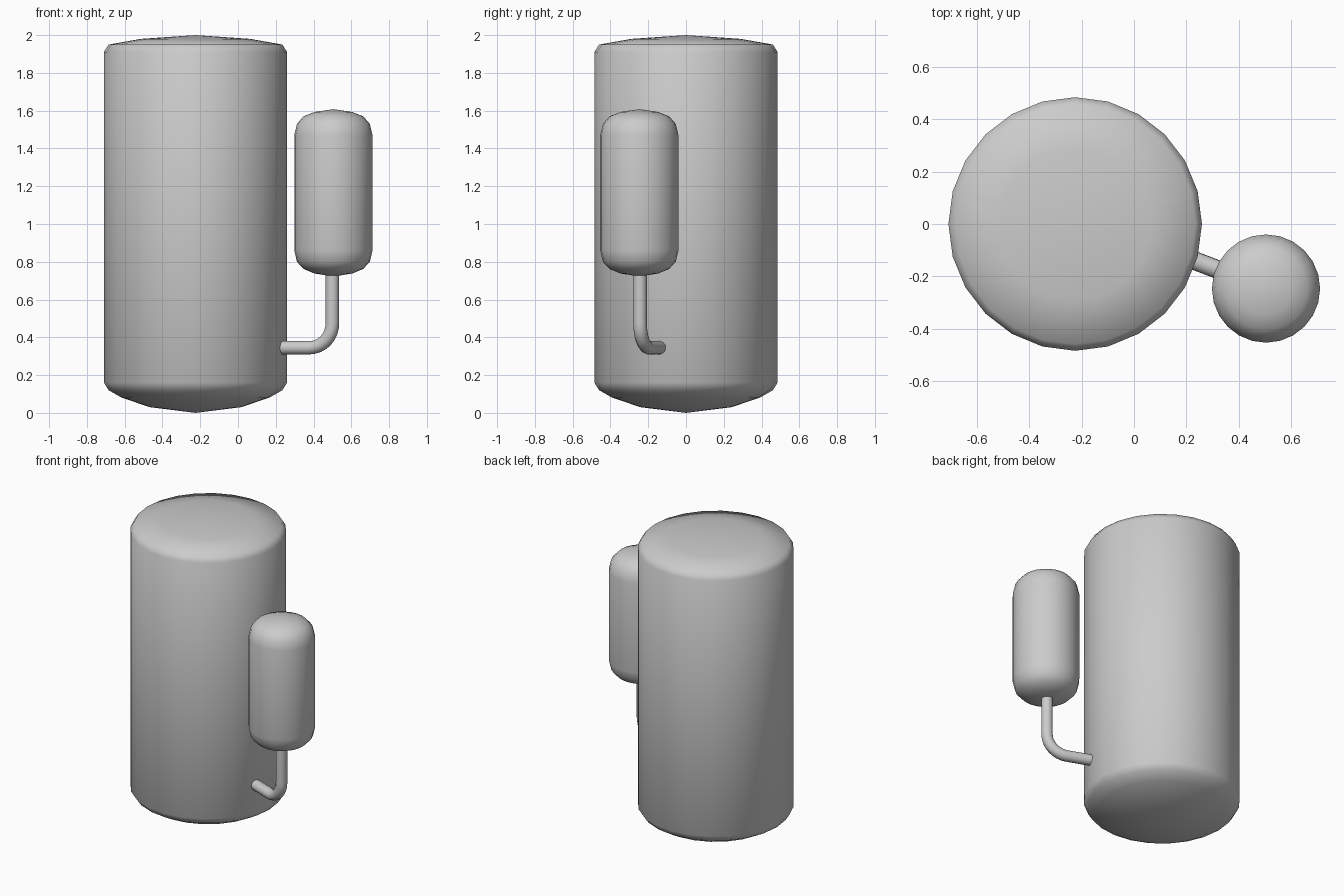
import bpy, bmesh, math
from mathutils import Vector

if "Cube" in bpy.data.objects:
    bpy.data.objects.remove(bpy.data.objects["Cube"])


def lathe(name, x, y, profile, sides):
    """Closed vessel from (radius, z) rings; first and last points are poles."""
    bm = bmesh.new()
    rings = []
    for r, z in profile[1:-1]:
        rings.append([bm.verts.new((r * math.cos(i * math.tau / sides),
                                    r * math.sin(i * math.tau / sides), z))
                      for i in range(sides)])
    low = bm.verts.new((0, 0, profile[0][1]))
    high = bm.verts.new((0, 0, profile[-1][1]))
    for i in range(sides):
        j = (i + 1) % sides
        bm.faces.new((low, rings[0][j], rings[0][i]))
        bm.faces.new((high, rings[-1][i], rings[-1][j]))
        for a, b in zip(rings, rings[1:]):
            bm.faces.new((a[i], a[j], b[j], b[i]))
    for f in bm.faces:
        f.smooth = True
    me = bpy.data.meshes.new(name)
    bm.to_mesh(me)
    bm.free()
    ob = bpy.data.objects.new(name, me)
    ob.location = (x, y, 0)
    bpy.context.collection.objects.link(ob)
    return ob


# Large tank with shallow domed ends
lathe("main_tank", -0.225, 0,
      [(0, 0), (0.24, 0.03), (0.39, 0.08), (0.46, 0.12), (0.485, 0.16),
       (0.485, 1.91), (0.46, 1.95), (0.29, 1.98), (0, 2.0)], 24)

# Small side tank with rounder ends
lathe("side_tank", 0.505, -0.247,
      [(0, 0.722), (0.1, 0.738), (0.158, 0.762), (0.193, 0.80), (0.207, 0.86),
       (0.207, 1.47), (0.193, 1.53), (0.158, 1.57), (0.1, 1.593), (0, 1.608)], 24)

# Pipe: drops from the side tank, bends, and enters the main tank
top = Vector((0.5, -0.243, 0.78))
end = Vector((0.218, -0.135, 0.345))
run = Vector((end.x - top.x, end.y - top.y, 0)).normalized()
bend = 0.13
path = [top]
for k in range(9):
    a = k / 8 * math.pi / 2
    p = top + run * bend * (1 - math.cos(a))
    p.z = end.z + bend * (1 - math.sin(a))
    path.append(p)
path.append(end)

cu = bpy.data.curves.new("connecting_pipe", 'CURVE')
cu.dimensions = '3D'
cu.bevel_depth = 0.036
cu.bevel_resolution = 4
cu.use_fill_caps = True
sp = cu.splines.new('POLY')
sp.points.add(len(path) - 1)
for pt, p in zip(sp.points, path):
    pt.co = (*p, 1)
pipe = bpy.data.objects.new("connecting_pipe", cu)
bpy.context.collection.objects.link(pipe)
bpy.context.view_layer.objects.active = pipe
pipe.select_set(True)
bpy.ops.object.convert(target='MESH')
bpy.ops.object.shade_smooth_by_angle(angle=math.radians(40))
